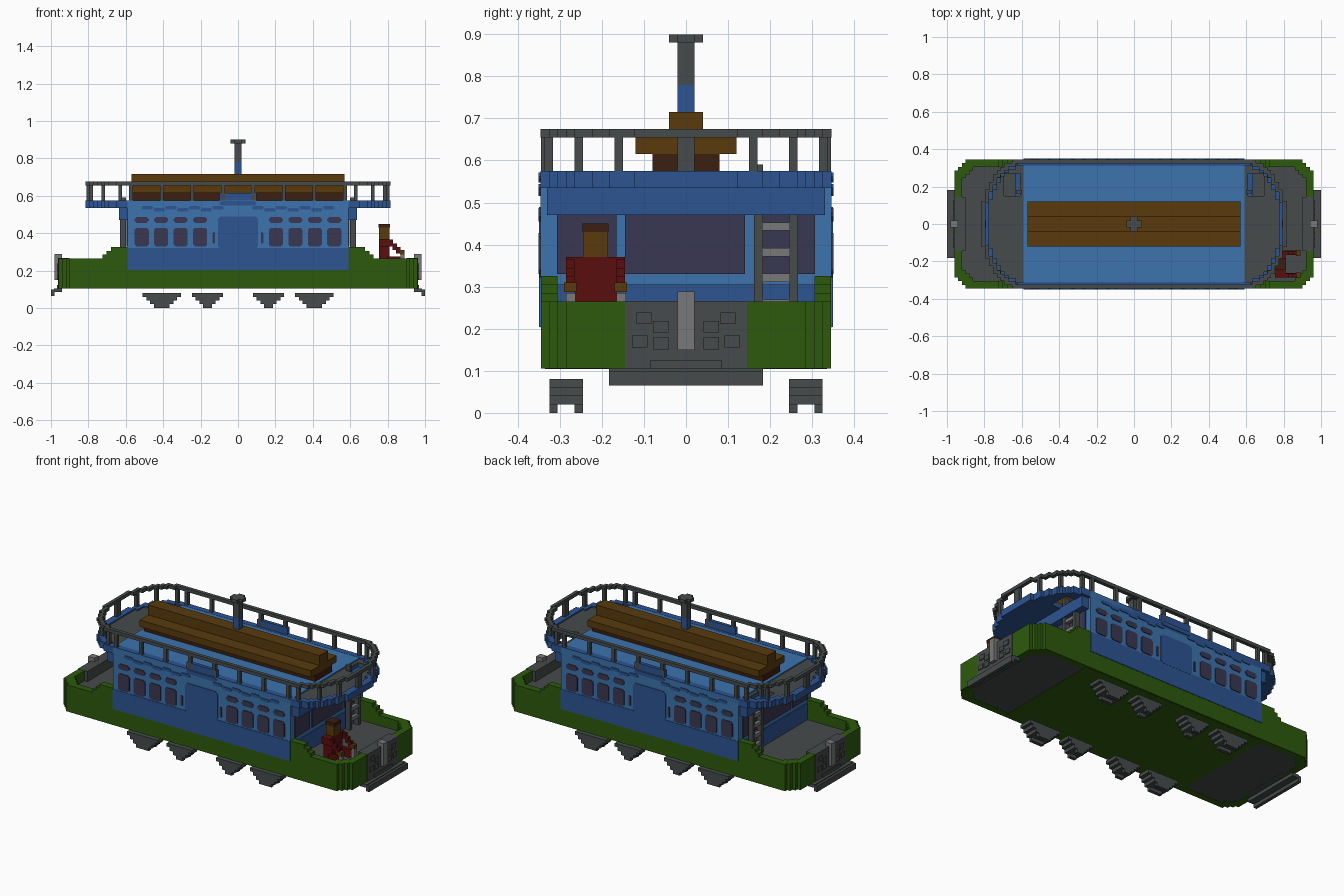
import bpy, bmesh, math
from mathutils import Vector

cube = bpy.data.objects.get("Cube")
if cube:
    bpy.data.objects.remove(cube, do_unlink=True)


def material(name, *rgb):
    m = bpy.data.materials.new(name)
    m.use_nodes = True
    m.diffuse_color = (*rgb, 1)
    m.node_tree.nodes["Principled BSDF"].inputs["Base Color"].default_value = (*rgb, 1)
    return m


GREEN = material("hull green", .026, .102, .004)
GREY = material("dark grey", .062, .07, .07)
STEEL = material("light grey", .19, .19, .19)
SKY = material("light blue", .045, .175, .42)
BLUE = material("deep blue", .026, .09, .29)
GLASS = material("dusky glass", .042, .038, .085)
WOOD = material("brown wood", .1, .044, .004)
DARKWOOD = material("dark brown", .045, .014, .005)
RED = material("red cloth", .105, .004, .004)


def finish(name, bm, mat, mirror=""):
    bmesh.ops.recalc_face_normals(bm, faces=bm.faces)
    me = bpy.data.meshes.new(name)
    bm.to_mesh(me)
    bm.free()
    me.materials.append(mat)
    ob = bpy.data.objects.new(name, me)
    bpy.context.collection.objects.link(ob)
    if mirror:
        mod = ob.modifiers.new("Mirror", 'MIRROR')
        mod.use_axis = ["x" in mirror, "y" in mirror, False]
        mod.use_mirror_merge = False
    return ob


def extrude(name, pts, push, mat, mirror=""):
    bm = bmesh.new()
    face = bm.faces.new([bm.verts.new(p) for p in pts])
    top = bmesh.ops.extrude_face_region(bm, geom=[face])["geom"]
    bmesh.ops.translate(bm, vec=Vector(push), verts=[v for v in top if isinstance(v, bmesh.types.BMVert)])
    return finish(name, bm, mat, mirror)


def box(name, x, y, z, mat, mirror=""):
    pts = [(x[0], y[0], z[0]), (x[1], y[0], z[0]), (x[1], y[1], z[0]), (x[0], y[1], z[0])]
    return extrude(name, pts, (0, 0, z[1] - z[0]), mat, mirror)


def slab(name, outline, z, mat):
    return extrude(name, [(x, y, z[0]) for x, y in outline], (0, 0, z[1] - z[0]), mat)


def ring(name, outer, inner, z, mat):
    bm = bmesh.new()
    loops = [[bm.verts.new((x, y, h)) for x, y in line]
             for line, h in ((outer, z[0]), (outer, z[1]), (inner, z[1]), (inner, z[0]))]
    n = len(outer)
    for a, b in zip(loops, loops[1:] + loops[:1]):
        for i in range(n):
            j = (i + 1) % n
            bm.faces.new((a[i], a[j], b[j], b[i]))
    return finish(name, bm, mat)


def pane(name, x, z, cut, mat, mirror="y", top=.351):
    # thin plate with clipped corners on the side wall
    (a, b), (c, d) = x, z
    pts = [(a + cut, c), (b - cut, c), (b, c + cut), (b, d - cut),
           (b - cut, d), (a + cut, d), (a, d - cut), (a, c + cut)]
    return extrude(name, [(p, -top, q) for p, q in pts], (0, top - .344, 0), mat, mirror)


# Hull: stepped corners, raised shoulders, deck and underside
def hull_outline(inset):
    corner = [(.96, .285), (.94, .285), (.94, .305), (.92, .305), (.92, .325), (.9, .325), (.9, .345)]
    q = [(x - inset, y - inset) for x, y in corner]
    back = q + [(-x, y) for x, y in reversed(q)]
    return back + [(-x, -y) for x, y in back]


ring("hull_wall", hull_outline(0), hull_outline(.04), (.105, .265), GREEN)
slab("deck", hull_outline(.03), (.106, .205), GREY)
box("hull_underside", (-.61, .61), (-.335, .335), (.104, .11), GREEN)
for i in range(3):
    box("hull_shoulder", (.585, .68 + .022 * i), (.305, .345), (.26, .325 - .02 * i), GREEN, "xy")

# End panels, levers and bumpers
box("end_panel", (.9, .963), (-.145, .145), (.105, .266), GREY, "x")
for y, z in ((.1, .225), (.06, .205), (.11, .17), (.06, .165)):
    box("end_panel_boss", (.96, .968), (y - .018, y + .018), (z - .014, z + .014), GREY, "xy")
box("end_panel_sill", (.96, .968), (-.085, .085), (.105, .124), GREY, "x")
box("end_lever", (.94, .982), (-.02, .02), (.15, .288), STEEL, "x")
box("bumper_bracket", (.94, .985), (-.183, .183), (.085, .105), GREY, "x")
box("bumper", (.98, 1.0), (-.183, .183), (.065, .1), GREY, "x")

# Wheels: stepped plates with a slot underneath
for cx, half in ((.163, .083), (.408, .102)):
    for i in range(4):
        z = (.06 - .02 * i, .08 - .02 * i)
        w = half - .02 * i
        if i < 3:
            box("wheel_step", (cx - w, cx + w), (.245, .325), z, GREY, "xy")
        else:
            for y in (.245, .305):
                box("wheel_rim", (cx - w, cx + w), (y, y + .02), z, GREY, "xy")

# Cabin body with painted sides
box("cabin", (-.59, .59), (-.346, .346), (.203, .574), SKY)
pane("side_lower_panel", (-.59, .59), (.204, .322), 0, BLUE, top=.349)
pane("side_door", (-.108, .108), (.315, .49), .015, BLUE, top=.35)
pane("sign_arch", (-.1, .1), (.548, .572), .01, BLUE)
for i in range(4):
    c = .203 + .104 * i
    pane("side_window", (c - .038, c + .038), (.33, .428), .01, GLASS, "xy")
    pane("side_top_window", (c - .038, c + .038), (.455, .487), .012, GLASS, "xy")
pane("door_slit", (.122, .135), (.345, .405), .003, GLASS, "xy")
for i in range(7):
    z = .53 + .005 * (-1) ** i
    pane("wave_stripe", (.075 + .063 * i, .138 + .063 * i), (z - .009, z + .009), .008, BLUE, "xy")

# Cabin ends
box("end_lower_panel", (.588, .594), (-.31, .31), (.204, .305), BLUE, "x")
box("end_window", (.588, .595), (-.145, .14), (.33, .47), GLASS, "x")
box("end_side_window", (.588, .595), (.165, .307), (.33, .47), GLASS, "xy")
box("end_header", (.58, .635), (-.33, .33), (.47, .54), BLUE, "x")


# Roof deck: straight sides, stepped round ends
def roof_outline(inset, rows=34):
    a, b, g = .228 - inset, .346 - inset, .0205
    right = []
    for k in range(rows):
        y0, y1 = (-b + 2 * b * (k + e) / rows for e in (0, 1))
        x = .59 + round(a * math.sqrt(1 - ((y0 + y1) / 2 / b) ** 2) / g) * g
        right += [(x, y0), (x, y1)]
    return right + [(-x, -y) for x, y in right]


parts = [slab("roof", roof_outline(0), (.535, .556), BLUE),
         slab("roof_floor", roof_outline(.03), (.555, .576 - .01), GREY)]
ring("roof_rim", roof_outline(0), roof_outline(.036), (.55, .575), BLUE)
hatch = box("hatch_cutter", (.61, .695), (.15, .27), (.5, .6), GREY, "x")
hatch.hide_render = True
hatch.hide_set(True)
for part in parts:
    mod = part.modifiers.new("Hatch", 'BOOLEAN')
    mod.object = hatch
    mod.operation = 'DIFFERENCE'

# Railing
ring("top_rail", roof_outline(0), roof_outline(.022), (.655, .675), GREY)
for x, y in [(.08 + .164 * i, .335) for i in range(4)] + [(.63, .326), (.72, .255), (.785, .16)]:
    box("rail_post", (x - .01, x + .01), (y - .01, y + .01), (.565, .66), GREY, "xy")
box("rail_end_post", (.79, .81), (-.02, .02), (.565, .66), GREY, "x")
box("side_sign", (-.1, .1), (.325, .345), (.57, .615), BLUE, "y")

# Ladders up to the hatches
for y in (.162, .245):
    box("ladder_rail", (.6, .63), (y, y + .021), (.2, .59 if y < .2 else .535), GREY, "x")
for i in range(5):
    z = .25 + .061 * i
    box("ladder_rung", (.607, .628), (.18, .248), (z, z + .02), STEEL, "x")

# Double bench on the roof
box("bench_base", (-.57, .57), (-.08, .08), (.56, .615), DARKWOOD)
box("bench_seat", (-.57, .57), (-.12, .12), (.615, .655), WOOD)
box("bench_back", (-.57, .57), (-.04, .04), (.655, .715), WOOD)

# Mast with a cross-shaped cap
box("mast_foot", (-.02, .02), (-.02, .02), (.7, .78), BLUE)
box("mast", (-.02, .02), (-.02, .02), (.78, .885), GREY)
box("mast_cap_long", (-.04, .04), (-.02, .02), (.88, .9), GREY)
box("mast_cap_wide", (-.02, .02), (-.04, .04), (.88, .9), GREY)

# Seated driver on the end deck
box("driver_body", (.755, .81), (-.265, -.165), (.205, .335), RED)
box("driver_shoulders", (.755, .81), (-.285, -.145), (.33, .37), RED)
box("driver_head", (.755, .81), (-.245, -.185), (.37, .432), WOOD)
box("driver_hair", (.752, .812), (-.246, -.184), (.43, .45), DARKWOOD)
for y in (-.285, -.165):
    for i in range(3):
        box("driver_arm", (.805 + .02 * i, .83 + .02 * i), (y, y + .02), (.33 - .02 * i, .365 - .02 * i), RED)
    box("driver_hand", (.865, .89), (y - .005, y + .025), (.287, .31), WOOD)
    box("driver_leg", (.8, .87), (y, y + .022), (.225, .275), RED)
    box("driver_shoe", (.87, .89), (y, y + .022), (.225, .285), STEEL)
